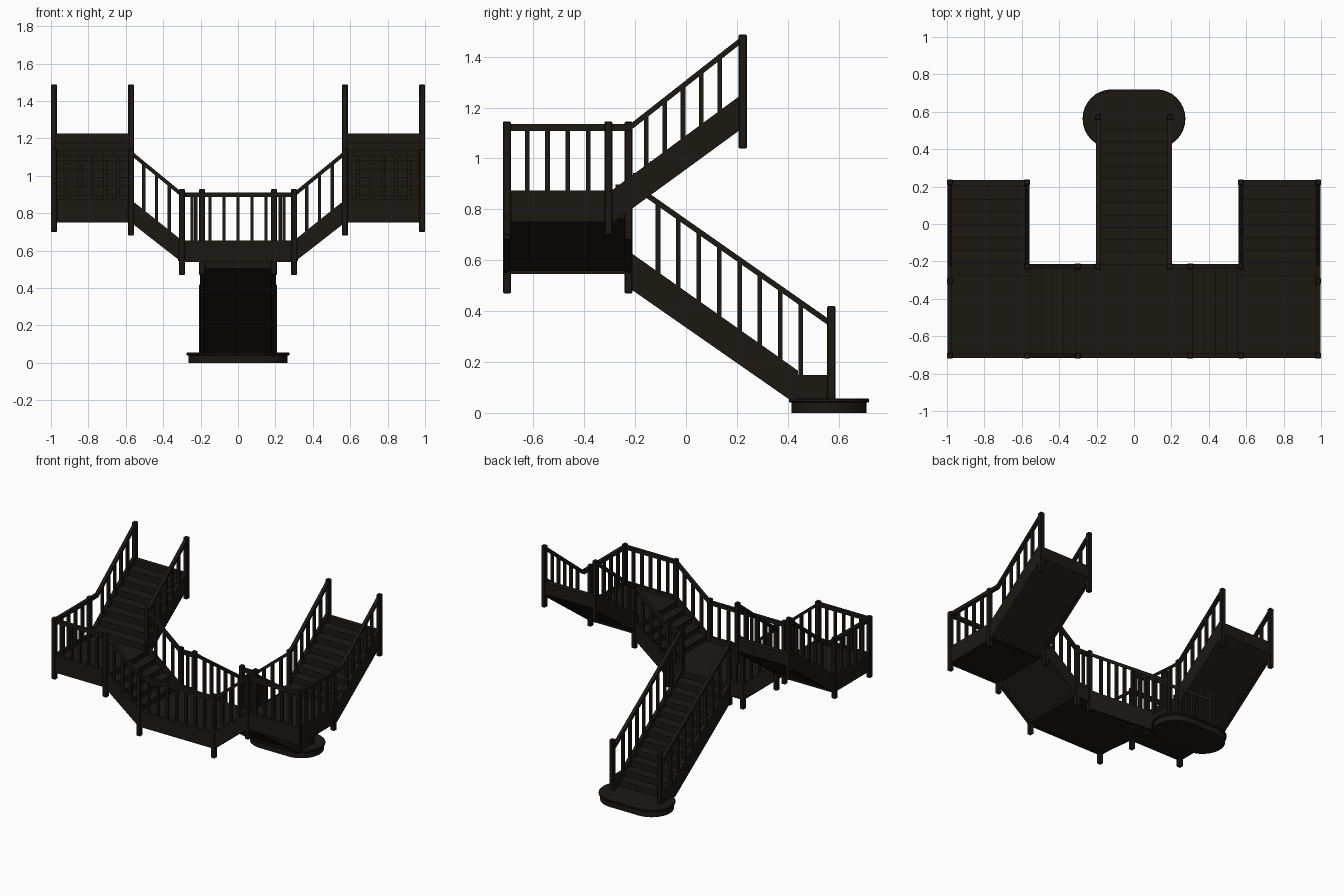
import bpy, bmesh, math

if "Cube" in bpy.data.objects:
    bpy.data.objects.remove(bpy.data.objects["Cube"])

wood = bpy.data.materials.new("dark_wood")
wood.diffuse_color = (0.012, 0.009, 0.007, 1)
wood.use_nodes = True
wood.node_tree.nodes["Principled BSDF"].inputs["Base Color"].default_value = wood.diffuse_color


def prism(name, pts, axis, lo, hi, mirror=True, bevel=0):
    """Extrude a 2D profile along an axis; optionally mirror it across x = 0."""
    def place(p, d):
        return {"x": (d, p[0], p[1]), "y": (p[0], d, p[1]), "z": (p[0], p[1], d)}[axis]
    bm = bmesh.new()
    a = [bm.verts.new(place(p, lo)) for p in pts]
    b = [bm.verts.new(place(p, hi)) for p in pts]
    bm.faces.new(a)
    bm.faces.new(b[::-1])
    n = len(pts)
    for i in range(n):
        bm.faces.new((a[i], a[(i + 1) % n], b[(i + 1) % n], b[i]))
    bmesh.ops.recalc_face_normals(bm, faces=bm.faces)
    me = bpy.data.meshes.new(name)
    bm.to_mesh(me)
    bm.free()
    me.materials.append(wood)
    ob = bpy.data.objects.new(name, me)
    bpy.context.collection.objects.link(ob)
    if bevel:
        m = ob.modifiers.new("bevel", "BEVEL")
        m.width, m.segments = bevel, 1
    if mirror:
        ob.modifiers.new("mirror", "MIRROR")
    return ob


def box(name, x0, x1, y0, y1, z0, z1, mirror=True, bevel=0):
    return prism(name, [(x0, y0), (x1, y0), (x1, y1), (x0, y1)], "z", z0, z1, mirror, bevel)


def newel(name, x, y, z0, z1, r=0.016):
    box(name, x - r, x + r, y - r, y + r, z0, z1, True, 0.004)


def railing(name, axis, side, a, b, tops, bases, n, span=(0, 1), mirror=True):
    """Handrail from a to b along the axis at the given side, with n balusters."""
    other = "y" if axis == "x" else "x"
    (t0, t1), (b0, b1) = tops, bases
    prism(name + "_handrail", [(a, t0 - 0.026), (b, t1 - 0.026), (b, t1), (a, t0)],
          other, side - 0.012, side + 0.012, mirror)
    for i in range(n):
        f = span[0] + (span[1] - span[0]) * (i + 1) / (n + 1)
        c, h = a + (b - a) * f, 0.009
        prism(name + "_baluster", [(c - h, b0 + (b1 - b0) * f), (c + h, b0 + (b1 - b0) * f),
                                   (c + h, t0 + (t1 - t0) * f - 0.015), (c - h, t0 + (t1 - t0) * f - 0.015)],
              other, side - h, side + h, mirror)


def flight(name, axis, lo, hi, start, run, z0, rise, n, end, soffit, mirror=True):
    """Stepped body with tread nosings above and a sloping soffit below."""
    nose = math.copysign(0.007, run)
    pts = [(start, z0)]
    for i in range(n):
        r, z = start + run * i, z0 + rise * (i + 1)
        pts += [(r, z - 0.012), (r - nose, z - 0.012), (r - nose, z)]
        if i < n - 1:
            pts.append((r + run, z))
    pts.append((end, z0 + rise * n))
    prism(name, pts + soffit, axis, lo, hi, mirror)


def stadium(hx, y0, y1, n=16):
    r, c = (y1 - y0) / 2, (y0 + y1) / 2
    pts = []
    for sx, a0 in ((1, -90), (-1, 90)):
        for i in range(n + 1):
            t = math.radians(a0 + 180 * i / n)
            pts.append((sx * (hx - r) + r * math.cos(t), c + r * math.sin(t)))
    return pts


FRONT, BACK, IN, OUT = -0.704, -0.226, 0.572, 0.984

# Rounded bottom step
prism("bottom_step", stadium(0.265, 0.415, 0.71), "z", 0, 0.042, False)
prism("bottom_step_tread", stadium(0.275, 0.405, 0.72), "z", 0.04, 0.056, False, 0.004)

# Lower flight
flight("lower_flight", "x", -0.19, 0.19, 0.50, -0.0655, 0.055, 0.0471, 12, -0.23,
       [(-0.23, 0.505), (0.42, 0.055)], False)
prism("lower_stringer", [(0.575, 0.055), (0.41, 0.05), (-0.222, 0.49), (-0.222, 0.633),
                         (0.44, 0.166), (0.44, 0.148), (0.575, 0.148)], "x", 0.18, 0.203)
railing("lower", "y", 0.192, -0.226, 0.571, (0.92, 0.362), (0.56, 0.07), 8, (0.045, 0.95))
newel("lower_newel", 0.192, 0.571, 0.05, 0.42)
newel("lower_top_newel", 0.192, BACK, 0.47, 0.93)

# Middle landing
box("middle_landing", -0.32, 0.32, FRONT, BACK, 0.545, 0.62, False)
box("middle_front_fascia", -0.3, 0.3, FRONT - 0.01, FRONT + 0.012, 0.538, 0.655, False)
box("middle_back_fascia", 0.192, 0.3, BACK - 0.012, BACK + 0.01, 0.538, 0.655)
railing("middle_front", "x", FRONT, -0.3, 0.3, (0.912, 0.912), (0.64, 0.64), 7, mirror=False)
railing("middle_back", "x", BACK, 0.192, 0.3, (0.912, 0.912), (0.64, 0.64), 1)

# Side flights, their stringers, rails and newels
flight("side_flight", "y", FRONT, BACK, 0.32, 0.06, 0.62, 0.046, 5, 0.585,
       [(0.585, 0.765), (0.3, 0.545)])
for tag, y in (("front", FRONT), ("back", BACK)):
    prism("side_stringer_" + tag, [(0.3, 0.538), (0.572, 0.75), (0.572, 0.872), (0.3, 0.655)],
          "y", y - 0.011, y + 0.011)
    railing("side_" + tag, "x", y, 0.3, IN, (0.912, 1.135), (0.6, 0.81), 3)
    newel("middle_newel_" + tag, 0.3, y, 0.47, 0.93)
    newel("side_top_newel_" + tag, IN, y, 0.68, 1.145)

# Upper corner landings
box("upper_landing", 0.56, OUT, FRONT, -0.265, 0.757, 0.85)
box("upper_front_fascia", IN, OUT, FRONT - 0.01, FRONT + 0.012, 0.75, 0.875)
box("upper_outer_fascia", OUT - 0.012, OUT + 0.01, FRONT, -0.305, 0.75, 0.875)
railing("upper_front", "x", FRONT, IN, OUT, (1.135, 1.135), (0.86, 0.86), 5)
railing("upper_outer", "y", OUT, FRONT, -0.305, (1.135, 1.135), (0.86, 0.86), 4)
newel("upper_corner_newel", OUT, FRONT, 0.70, 1.145)
newel("upper_outer_newel", OUT, -0.305, 0.70, 1.145)

# Upper flights
flight("upper_flight", "x", IN - 0.005, OUT + 0.005, -0.27, 0.068, 0.85, 0.0469, 8, 0.236,
       [(0.236, 1.138), (-0.29, 0.755)])
for tag, x, y0 in (("outer", OUT, -0.305), ("inner", IN, BACK)):
    d = (y0 + 0.305) * 0.735
    prism("upper_stringer_" + tag, [(y0, 0.735 + d), (0.223, 1.12), (0.223, 1.255), (y0, 0.865 + d)],
          "x", x - 0.011, x + 0.011)
    railing("upper_flight_" + tag, "y", x, -0.22, 0.223, (1.135, 1.483), (0.86, 1.19), 5, (-0.02, 0.96))
    newel("upper_end_newel_" + tag, x, 0.223, 1.04, 1.488)
railing("upper_outer_link", "y", OUT, -0.305, -0.22, (1.135, 1.135), (0.86, 0.86), 0)
